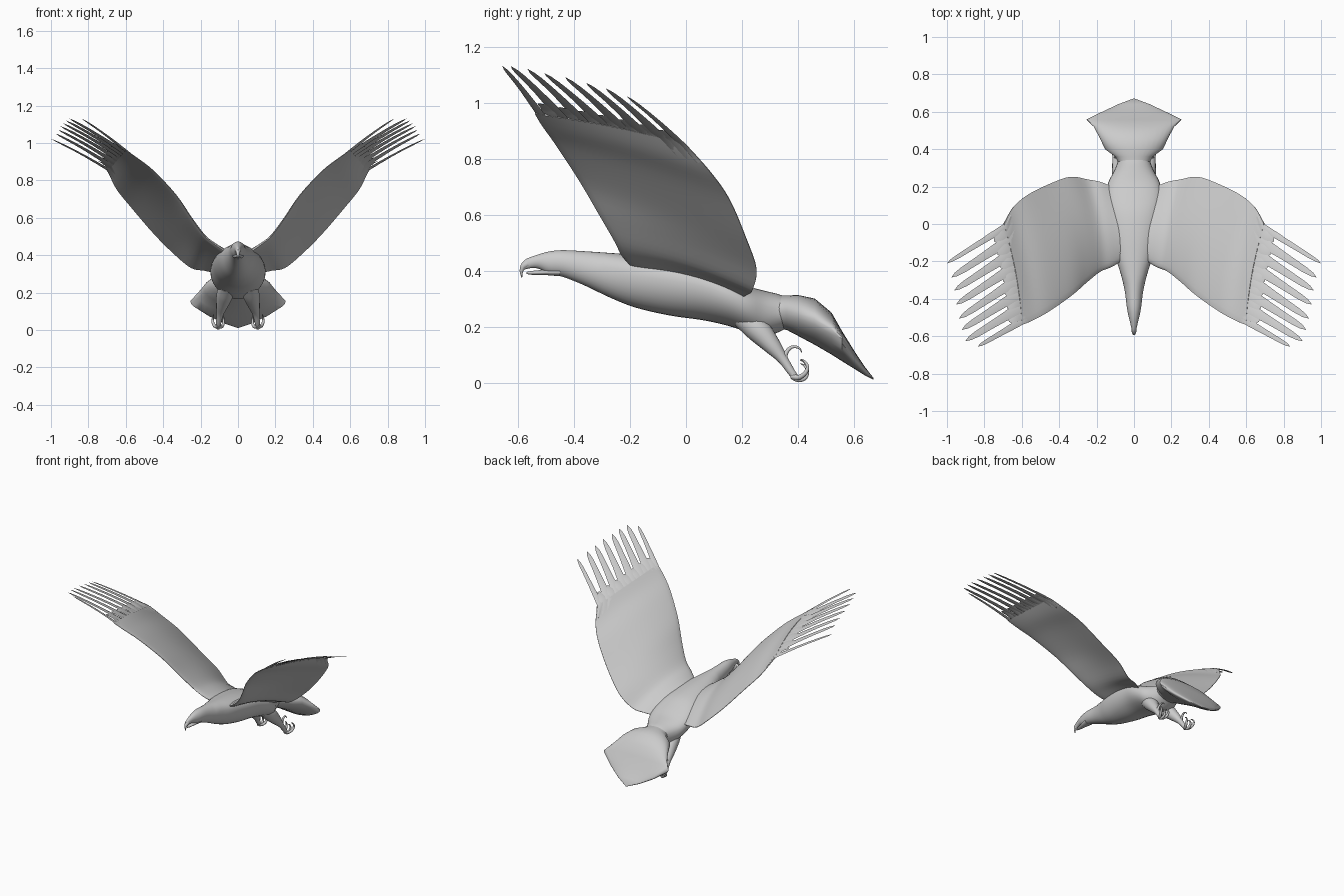
import bpy, bmesh, math
from mathutils import Vector

if "Cube" in bpy.data.objects:
    bpy.data.objects.remove(bpy.data.objects["Cube"])

grey = bpy.data.materials.new("plain_grey")
grey.diffuse_color = (0.6, 0.6, 0.6, 1)
grey.use_nodes = True
grey.node_tree.nodes["Principled BSDF"].inputs["Base Color"].default_value = grey.diffuse_color


def smooth_path(pts, steps):
    """Catmull-Rom resampling of tuples of any length."""
    pts = [Vector(p) for p in pts]
    out = []
    for i in range(len(pts) - 1):
        a, b = pts[max(i - 1, 0)], pts[i]
        c, d = pts[i + 1], pts[min(i + 2, len(pts) - 1)]
        for k in range(steps):
            t = k / steps
            out.append(0.5 * (2 * b + (c - a) * t + (2 * a - 5 * b + 4 * c - d) * t * t
                              + (3 * b - a - 3 * c + d) * t ** 3))
    return out + [pts[-1]]


def loft(name, shells, mirror=False, angle=50):
    """Skin one or more lists of closed rings into a single object."""
    bm = bmesh.new()
    for rings in shells:
        vr = [[bm.verts.new(p) for p in r] for r in rings]
        n = len(vr[0])
        for a, b in zip(vr, vr[1:]):
            for i in range(n):
                j = (i + 1) % n
                bm.faces.new((a[i], a[j], b[j], b[i]))
        bm.faces.new(vr[0][::-1])
        bm.faces.new(vr[-1])
    bmesh.ops.recalc_face_normals(bm, faces=bm.faces[:])
    me = bpy.data.meshes.new(name)
    bm.to_mesh(me)
    bm.free()
    ob = bpy.data.objects.new(name, me)
    bpy.context.collection.objects.link(ob)
    me.materials.append(grey)
    bpy.ops.object.select_all(action='DESELECT')
    ob.select_set(True)
    bpy.context.view_layer.objects.active = ob
    bpy.ops.object.shade_smooth_by_angle(angle=math.radians(angle))
    if mirror:
        ob.modifiers.new("mirror", 'MIRROR').use_mirror_merge = False
    return ob


def section(y, top, bot, hw, edge, n=32, square=1.0):
    """Oval cross-section; edge is the height of its widest point, square < 1 flattens the back."""
    ring = []
    for i in range(n):
        a = 2 * math.pi * i / n
        s, c = math.sin(a), math.cos(a)
        z = edge + ((top - edge) * s ** square if s > 0 else (edge - bot) * s)
        ring.append((max(hw, .001) * c, y, z))
    return ring


def tube(path, steps=5, n=10):
    """Round tube through (x, y, z, radius) points."""
    pts = smooth_path(path, steps)
    rings = []
    for i, p in enumerate(pts):
        d = (pts[min(i + 1, len(pts) - 1)].to_3d() - pts[max(i - 1, 0)].to_3d()).normalized()
        u = Vector((1, 0, 0)) - d * d.x
        u.normalize()
        v = d.cross(u)
        rings.append([p.to_3d() + p[3] * (math.cos(2 * math.pi * k / n) * u
                      + math.sin(2 * math.pi * k / n) * v) for k in range(n)])
    return rings


# body with head and upper beak: y, top, bottom, half width, height of widest point (0-1)
body = [(-.588, .425, .392, .004, .5), (-.57, .442, .406, .011, .5), (-.53, .457, .408, .02, .5),
        (-.49, .468, .388, .03, .5), (-.44, .473, .378, .039, .5), (-.36, .469, .346, .049, .5),
        (-.27, .463, .303, .07, .55), (-.18, .456, .268, .098, .6), (-.06, .442, .240, .122, .62),
        (.06, .417, .223, .138, .62), (.15, .378, .203, .148, .62), (.22, .345, .180, .138, .6),
        (.28, .328, .165, .108, .55), (.33, .316, .18, .088, .5), (.37, .30, .20, .08, .5)]
loft("body", [[section(y, t, b, w, b + (t - b) * e, square=.8 if y > -.3 else 1)
               for y, t, b, w, e in smooth_path(body, 4)]])
loft("beak_hook", [tube([(0, -.565, .425, .014), (0, -.581, .415, .011),
                         (0, -.588, .395, .006), (0, -.586, .374, .001)])])
loft("lower_beak", [[section(y, t, b, w, (t + b) / 2) for y, t, b, w in
                     [(-.45, .41, .38, .03), (-.5, .404, .384, .021),
                      (-.55, .399, .385, .012), (-.57, .395, .388, .003)]]])

# thick fan tail
tail = [(.32, .312, .195, .08, .26), (.36, .311, .188, .10, .255), (.40, .313, .167, .155, .245),
        (.46, .30, .135, .183, .225), (.52, .25, .10, .215, .19), (.558, .183, .076, .255, .155),
        (.60, .115, .05, .17, .09), (.64, .055, .025, .085, .045), (.67, .016, .010, .005, .013)]
loft("tail", [[section(*r) for r in tail]], angle=40)

# wings: leading and trailing edges, cambered aerofoil between them
lead = smooth_path([(.07, -.20, .42), (.12, -.23, .455), (.18, -.255, .505), (.25, -.31, .60),
                    (.33, -.38, .72), (.45, -.465, .85), (.54, -.515, .92), (.60, -.54, .962)], 4)
trail = smooth_path([(.12, .20, .305), (.18, .225, .318), (.25, .238, .332), (.34, .252, .405),
                     (.45, .215, .515), (.57, .155, .655), (.65, .085, .755), (.695, .0, .85)], 4)


def wing_point(i, s, side):
    a, b = lead[i], trail[i]
    j, k = max(i - 1, 0), min(i + 1, len(lead) - 1)
    span = (lead[k] - lead[j]) + (trail[k] - trail[j])
    nrm = span.cross(b - a).normalized()
    if nrm.z < 0:
        nrm = -nrm
    fade = 1 - .8 * i / (len(lead) - 1)
    thick = (.045 * fade + .006) * math.sqrt(max(s, 0)) * (1 - s) + .0015
    return a.lerp(b, s) + nrm * (.03 * math.sin(math.pi * s) * (1 - .4 * i / len(lead)) + side * thick)


M = 16
rings = [[wing_point(i, (k / M) ** 1.4, 1) for k in range(M + 1)]
         + [wing_point(i, (k / M) ** 1.4, -1) for k in range(M, -1, -1)] for i in range(len(lead))]
loft("wing", [rings], mirror=True)


def feather(root, base, tip, across, half):
    """Flat blade that leaves the wing at base and ends in a point."""
    d = (tip - root).normalized()
    side = (across - d * across.dot(d)).normalized()
    up = d.cross(side).normalized()
    out = []
    for t, w in [(-1, .7), (0, 1), (.2, .92), (.4, .78), (.6, .68), (.8, .60), (.92, .42), (1, .03)]:
        c = root if t < 0 else base.lerp(tip, t) + Vector((0, 0, .006)) * math.sin(math.pi * t)
        w *= half
        e = .0045 * (1.05 - max(t, 0))
        out.append([c + side * w, c + up * e, c - side * w, c - up * e])
    return out


# primary feathers with short covert feathers between them
tips = [(.835, -.655, 1.13), (.90, -.625, 1.13), (.92, -.565, 1.12), (.935, -.505, 1.105),
        (.95, -.43, 1.09), (.96, -.355, 1.07), (.975, -.285, 1.05), (1.0, -.21, 1.022)]
end = len(lead) - 1
across = (trail[end] - lead[end]).normalized() + Vector((0, 0, -.1))
longs, shorts = [], []
for i, tip in enumerate(tips):
    s = .035 + .93 * i / 7
    longs.append(feather(wing_point(end - 3, s, 0), wing_point(end, s, 0), Vector(tip), across,
                         .019 if i in (0, 7) else .028))
    if i < 7:
        s += .066
        base = wing_point(end, s, 0)
        toward = (Vector(tip).lerp(Vector(tips[i + 1]), .5) - base).normalized()
        shorts.append(feather(wing_point(end - 3, s, 0), base, base + toward * .085, across, .03))
loft("primary_feathers", longs, mirror=True, angle=30)
loft("covert_feathers", shorts, mirror=True, angle=30)

# legs
loft("leg", [tube([(.06, .20, .235, .04), (.07, .255, .19, .045), (.085, .305, .135, .033),
                   (.096, .345, .085, .019), (.103, .375, .04, .014), (.105, .39, .02, .012)], n=14)],
     mirror=True)

# toes with curled claws
toes = [tube([(.10, .37, .05, .010), (.10, .355, .075, .010), (.098, .357, .105, .008),
              (.095, .378, .127, .006), (.093, .403, .124, .004), (.092, .414, .107, .001)])]
for dx, lift in [(-.028, .012), (.002, 0), (.03, .016)]:
    x = .105
    toes.append(tube([(x, .38, .022, .011), (x + dx * .5, .402, .0105 + lift * .5, .0095),
                      (x + dx * .9, .425, .017 + lift, .008), (x + dx, .434, .04 + lift, .006),
                      (x + dx * .9, .424, .06 + lift, .004), (x + dx * .8, .408, .068 + lift, .001)]))
loft("toes", toes, mirror=True)
